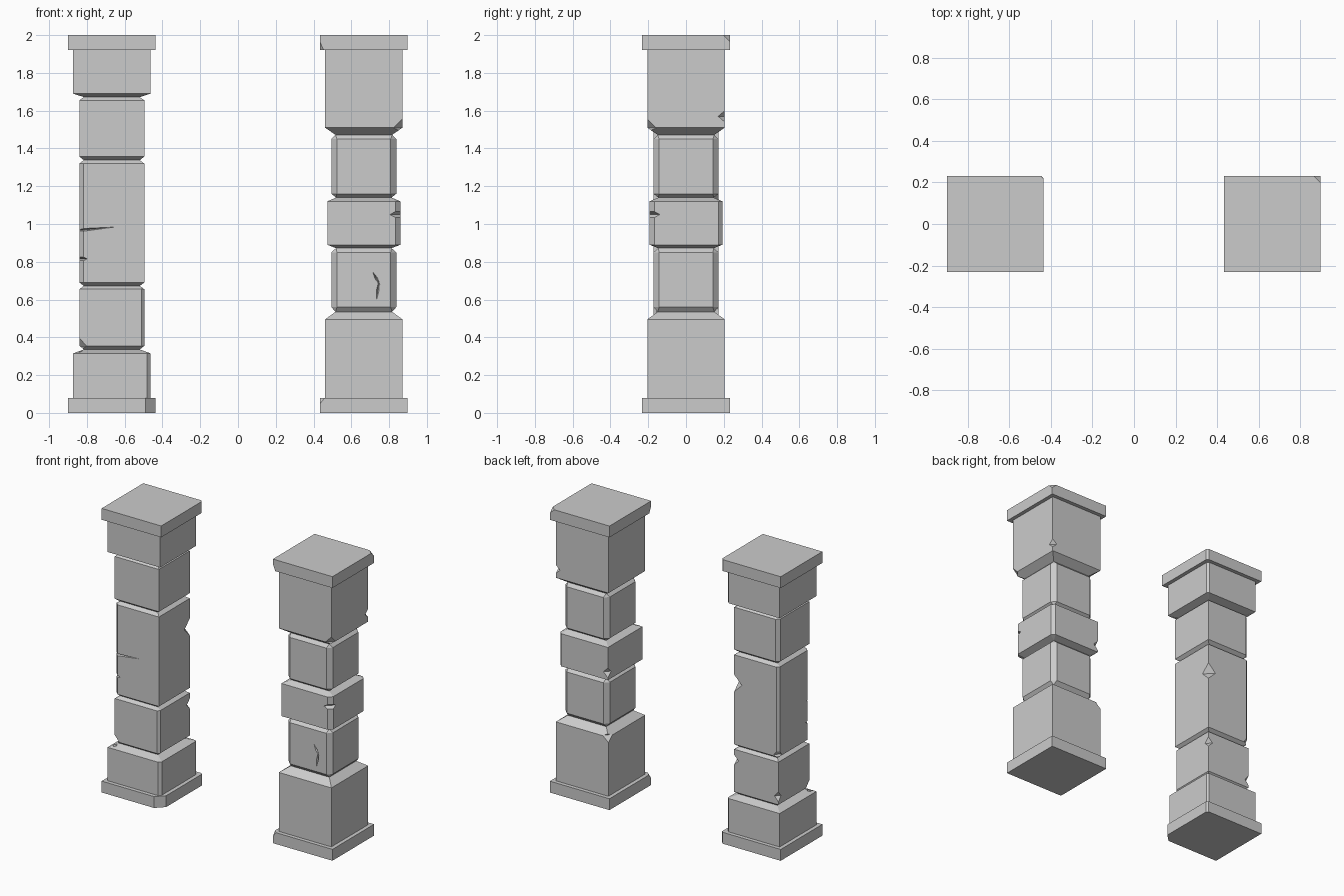
import bpy, bmesh
from mathutils import Vector, Matrix

if "Cube" in bpy.data.objects:
    bpy.data.objects.remove(bpy.data.objects["Cube"])

N = (0, 0, 0, 0)  # corner chamfers: front-left, front-right, back-right, back-left


def ring(bm, h, z, cham):
    """Square ring with an optional chamfer on each corner."""
    out = []
    for i, c in enumerate(cham):
        rot = Matrix.Rotation(i * 1.5707963268, 3, 'Z')
        for p in ((-h, -h + c, z), (-h + c, -h, z)):
            out.append(bm.verts.new(rot @ Vector(p)))
    return out


def pillar(name, x, profile):
    """Loft square rings into one closed stone column."""
    bm = bmesh.new()
    rings = [ring(bm, *p) for p in profile]
    for a, b in zip(rings, rings[1:]):
        for i in range(8):
            j = (i + 1) % 8
            bm.faces.new((a[i], a[j], b[j], b[i]))
    bm.faces.new(rings[0][::-1])
    bm.faces.new(rings[-1])
    bmesh.ops.remove_doubles(bm, verts=bm.verts, dist=1e-5)
    bmesh.ops.recalc_face_normals(bm, faces=bm.faces)
    return finish(bm, name, x)


def finish(bm, name, x):
    me = bpy.data.meshes.new(name)
    bm.to_mesh(me)
    bm.free()
    ob = bpy.data.objects.new(name, me)
    ob.location.x = x
    bpy.context.collection.objects.link(ob)
    return ob


def diamond(bm, loc, size, tilt=0):
    """Octahedron cutter: knocks off corners, nicks edges, opens cracks."""
    m = Matrix.Translation(loc) @ Matrix.Rotation(tilt, 4, 'Y')
    v = [bm.verts.new(m @ Vector([s * size[k] if k == a else 0 for k in range(3)]))
         for a in range(3) for s in (-1, 1)]
    for sx in (0, 1):
        for sy in (2, 3):
            for sz in (4, 5):
                bm.faces.new((v[sx], v[sy], v[sz]))


def damage(ob, chips, cracks):
    bm = bmesh.new()
    for sx, sy, h, z, a, dz in chips:
        diamond(bm, (sx * h, sy * h, z), (a, a, dz))
    for c in cracks:
        diamond(bm, *c)
    bmesh.ops.recalc_face_normals(bm, faces=bm.faces)
    cut = finish(bm, ob.name + "_chip_cutter", ob.location.x)
    cut.hide_render = True
    cut.display_type = 'WIRE'
    mod = ob.modifiers.new("chips", 'BOOLEAN')
    mod.operation, mod.solver, mod.object = 'DIFFERENCE', 'EXACT', cut
    mod.use_self = True


# Left pillar: wide ends and three shaft stones divided by grooves
S, B, W, G = .232, .205, .172, .148
foot = (0, .055, .012, 0)
foot_block = (0, .018, .012, 0)
low, mid, high = (0, .016, 0, 0), (.022, 0, 0, .016), (0, 0, 0, .022)
top = (0, 0, .013, 0)
left = pillar("left_pillar", -.668, [
    (S, 0, foot), (S, .08, foot), (B, .08, foot_block), (B, .315, foot_block),
    (G, .336, N), (W, .355, low), (W, .655, low),
    (G, .672, N), (W, .69, mid), (W, 1.32, mid),
    (G, 1.338, N), (W, 1.357, high), (W, 1.655, high),
    (G, 1.672, N), (B, 1.69, top), (B, 1.92, top), (S, 1.92, top), (S, 2, top)])
damage(left, [
    (1, 1, W, 1.12, .06, .06), (1, 1, W, .58, .035, .035),
    (-1, -1, W, .815, .042, .02), (-1, 1, W, .70, .035, .045),
    (-1, 1, W, .41, .03, .035), (-1, -1, W, .352, .04, .045)],
    [((-.172, -.172, .967), (.19, .03, .008), -.09)])

# Right pillar: tall ends, chamfered shaft stones around a wider middle stone
E = (.03, .03, .03, .03)
M = (0, .026, .022, 0)
right = pillar("right_pillar", .666, [
    (S, 0, N), (S, .08, N), (B, .08, N), (B, .495, N),
    (.15, .535, N), (W, .56, E), (W, .85, E),
    (.147, .872, N), (.193, .89, M), (.193, 1.12, M),
    (.147, 1.14, N), (W, 1.16, E), (W, 1.45, E),
    (.15, 1.472, N), (B, 1.51, N), (B, 1.92, N), (S, 1.92, N), (S, 2, N)])
damage(right, [
    (-1, -1, S, 1.915, .022, .05), (1, 1, S, 2.003, .038, .036),
    (1, -1, B, 1.507, .05, .05), (-1, -1, S, .083, .028, .035),
    (1, 1, B, 1.57, .035, .03), (-1, 1, B, .498, .045, .04),
    (1, -1, .193, 1.05, .055, .03), (-1, 1, .193, .94, .035, .035)],
    [((.066, -.172, .712), (.007, .015, .04), -.5),
     ((.074, -.172, .65), (.007, .015, .055), .13)])
